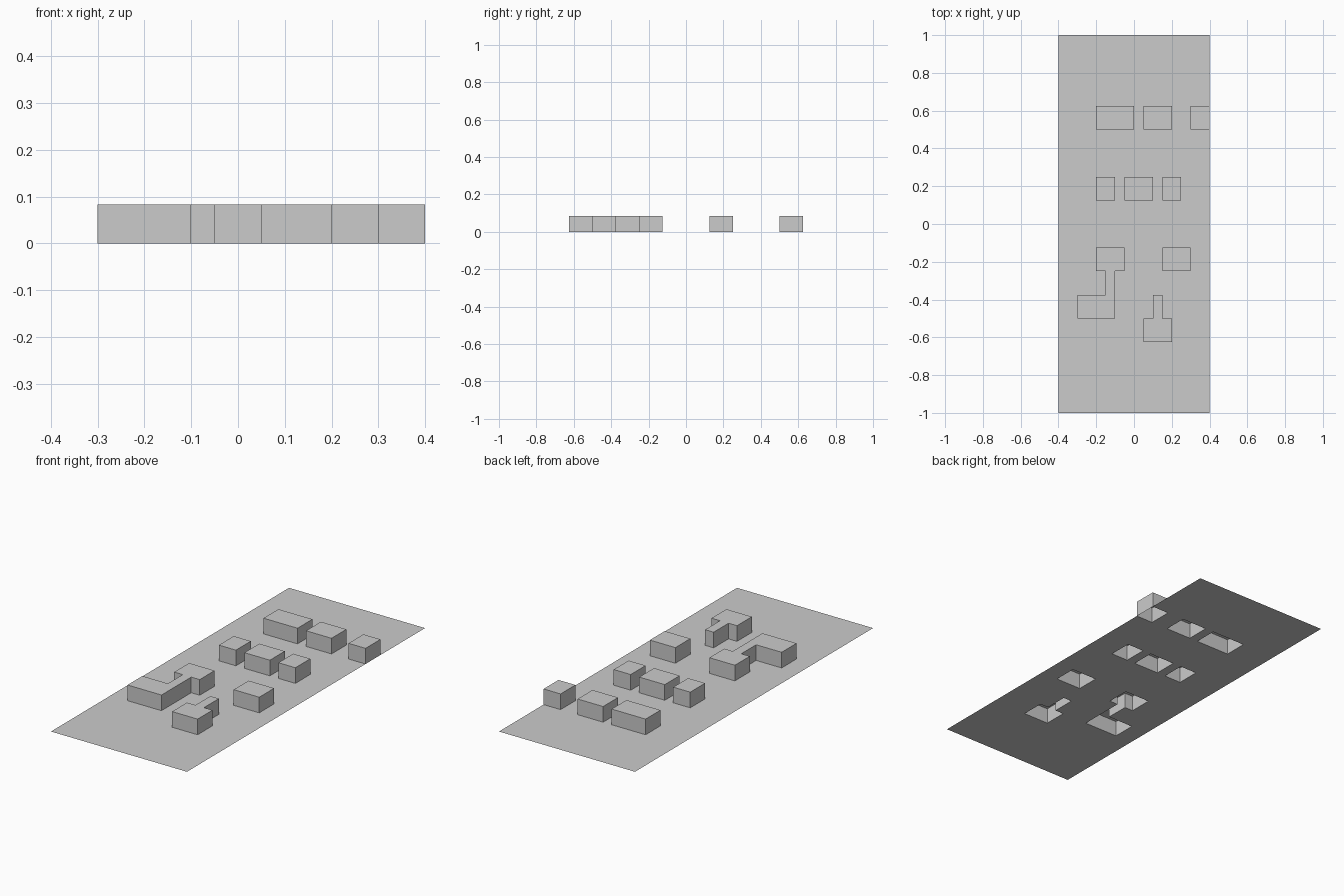
import bpy, bmesh
from mathutils import Matrix, Vector

if "Cube" in bpy.data.objects:
    bpy.data.objects.remove(bpy.data.objects["Cube"])

WIDTH, LENGTH, HEIGHT, N = 0.8, 2.0, 0.0833, 16

# Raised blocks as (x0, x1, y0, y1)
BLOCKS = [
    (-0.20, 0.00, 0.5, 0.625), (0.05, 0.20, 0.5, 0.625), (0.30, 0.40, 0.5, 0.625),
    (-0.20, -0.10, 0.125, 0.25), (-0.05, 0.10, 0.125, 0.25), (0.15, 0.25, 0.125, 0.25),
    (0.15, 0.30, -0.25, -0.125),
    # hooked block
    (-0.20, -0.05, -0.25, -0.125), (-0.15, -0.10, -0.375, -0.25), (-0.30, -0.10, -0.5, -0.375),
    # block with a narrow tab
    (0.10, 0.15, -0.5, -0.375), (0.05, 0.20, -0.625, -0.5),
]


def raised(face):
    c = face.calc_center_median()
    return any(x0 < c.x < x1 and y0 < c.y < y1 for x0, x1, y0, y1 in BLOCKS)


# Flat sheet divided into a grid
bm = bmesh.new()
bmesh.ops.create_grid(bm, x_segments=N, y_segments=N, size=0.5,
                      matrix=Matrix.Diagonal((WIDTH, LENGTH, 1, 1)))

# Lift the block tops off the sheet, leaving the undersides open
tops = bmesh.ops.split(bm, geom=[f for f in bm.faces if raised(f)])["geom"]
top_verts = [g for g in tops if isinstance(g, bmesh.types.BMVert)]
rims = [g for g in tops if isinstance(g, bmesh.types.BMEdge) and g.is_boundary]
bmesh.ops.translate(bm, verts=top_verts, vec=Vector((0, 0, HEIGHT)))

# Drop walls from the rims and weld them to the sheet
walls = bmesh.ops.extrude_edge_only(bm, edges=rims)["geom"]
for v in walls:
    if isinstance(v, bmesh.types.BMVert):
        v.co.z = 0
bmesh.ops.remove_doubles(bm, verts=bm.verts, dist=1e-4)
bmesh.ops.recalc_face_normals(bm, faces=bm.faces)
bm.normal_update()
if sum(f.normal.z for f in bm.faces) < 0:
    bmesh.ops.reverse_faces(bm, faces=bm.faces)

mesh = bpy.data.meshes.new("sheet_with_blocks")
bm.to_mesh(mesh)
bm.free()
bpy.context.collection.objects.link(bpy.data.objects.new("sheet_with_blocks", mesh))
